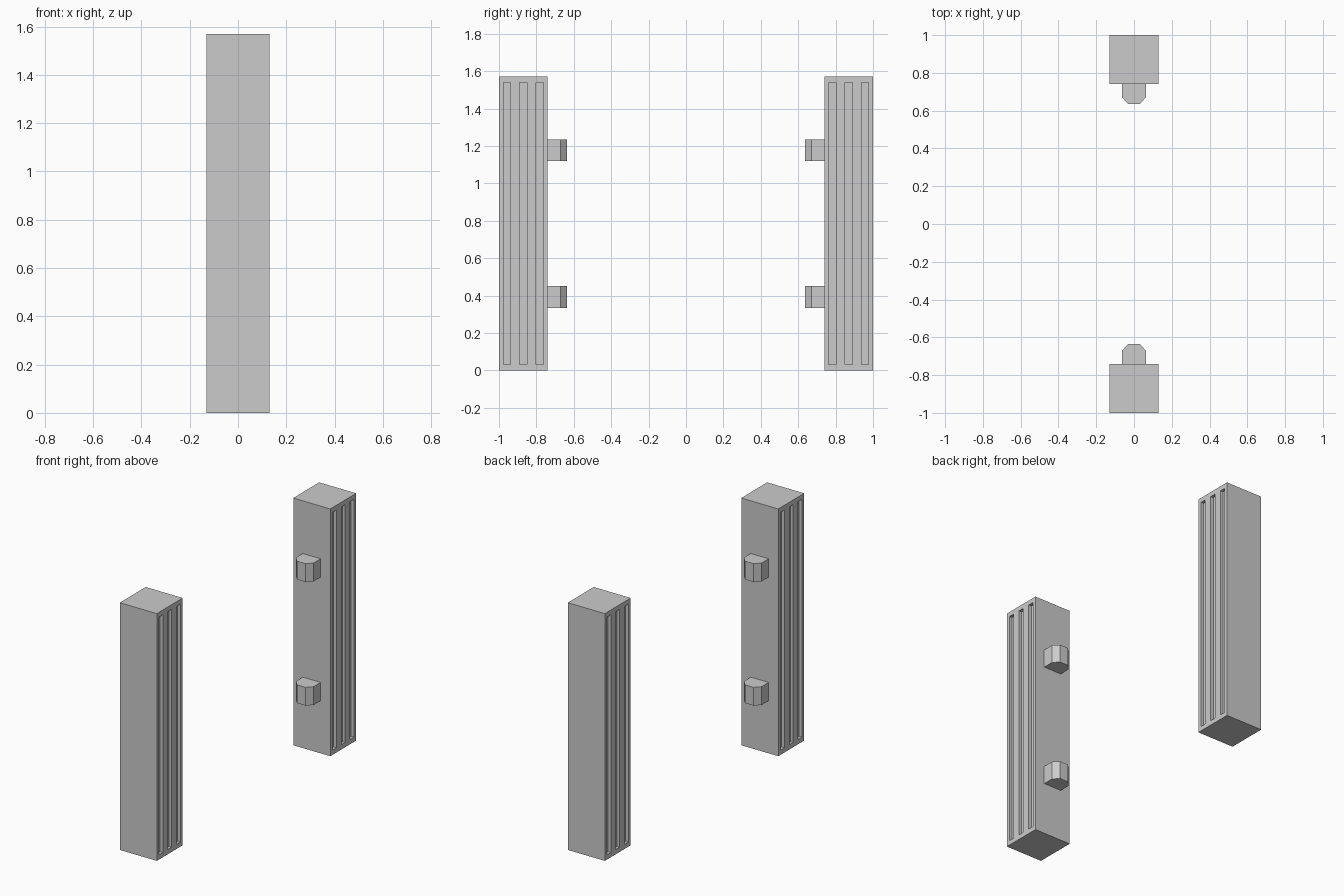
import bpy, bmesh
from mathutils import Vector

if "Cube" in bpy.data.objects:
    bpy.data.objects.remove(bpy.data.objects["Cube"])

H, HALF, CY = 1.57, 0.13, 0.87      # post height, half width, distance from centre
DEPTH = 0.02                        # groove depth


def add_box(bm, lo, hi):
    lo, hi = Vector(lo), Vector(hi)
    verts = bmesh.ops.create_cube(bm, size=1)["verts"]
    for v in verts:
        v.co = (lo + hi) / 2 + v.co * (hi - lo)
    return verts


def finish(bm, name):
    bmesh.ops.recalc_face_normals(bm, faces=bm.faces)
    me = bpy.data.meshes.new(name)
    bm.to_mesh(me)
    bm.free()
    ob = bpy.data.objects.new(name, me)
    bpy.context.collection.objects.link(ob)
    return ob


def mirror_y(ob):
    m = ob.modifiers.new("mirror", "MIRROR")
    m.use_axis = (False, True, False)
    m.use_mirror_merge = False


# Post: square column
bm = bmesh.new()
add_box(bm, (-HALF, CY - HALF, 0), (HALF, CY + HALF, H))
post = finish(bm, "post")

# Three vertical grooves on each x side
bm = bmesh.new()
for s in (-1, 1):
    for off in (-0.088, 0, 0.088):
        xs = sorted((s * (HALF - DEPTH), s * (HALF + 0.05)))
        add_box(bm, (xs[0], CY + off - 0.019, 0.03), (xs[1], CY + off + 0.019, H - 0.03))
cutter = finish(bm, "groove_cutter")
cutter.hide_render = True
cutter.hide_viewport = False
cutter.display_type = "WIRE"

cut = post.modifiers.new("grooves", "BOOLEAN")
cut.operation = "DIFFERENCE"
cut.solver = "EXACT"
cut.object = cutter

# Bake the grooves, then drop the cutter
dg = bpy.context.evaluated_depsgraph_get()
baked = bpy.data.meshes.new_from_object(post.evaluated_get(dg))
post.modifiers.clear()
post.data = baked
bpy.data.objects.remove(cutter)
mirror_y(post)

# Pegs: chamfered blocks on the inner faces, at a quarter and three quarters height
inner = CY - HALF
outline = [(-0.063, inner), (-0.063, 0.67), (-0.03, 0.635),
           (0.03, 0.635), (0.063, 0.67), (0.063, inner)]
for name, z in (("lower_peg", H * 0.25), ("upper_peg", H * 0.75)):
    bm = bmesh.new()
    face = bm.faces.new([bm.verts.new((x, y, z - 0.058)) for x, y in outline])
    top = bmesh.ops.extrude_face_region(bm, geom=[face])["geom"]
    bmesh.ops.translate(bm, vec=(0, 0, 0.116),
                        verts=[g for g in top if isinstance(g, bmesh.types.BMVert)])
    # keep the base face when extruding leaves it open
    bmesh.ops.holes_fill(bm, edges=[e for e in bm.edges if e.is_boundary])
    mirror_y(finish(bm, name))
